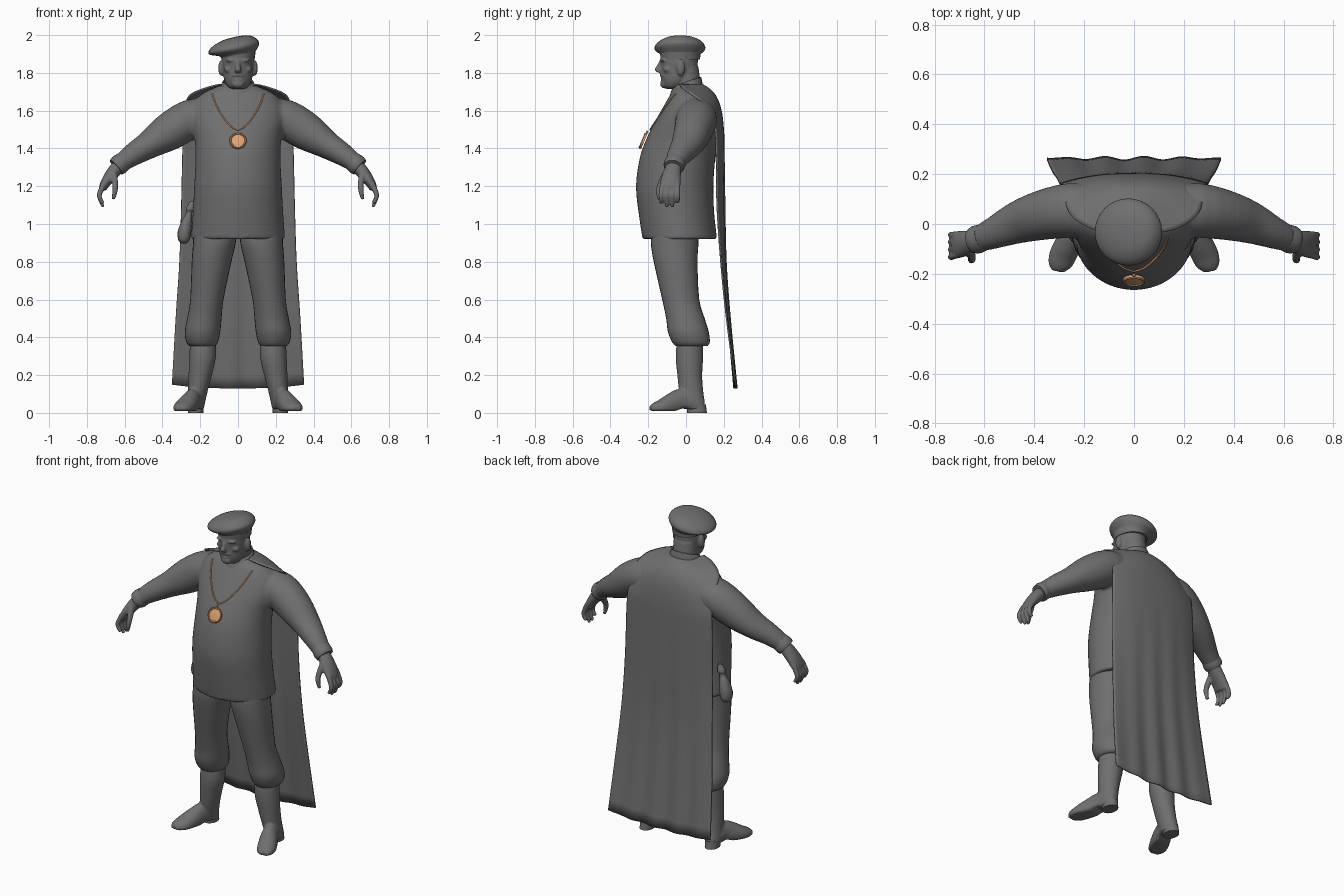
import bpy, bmesh, math
from mathutils import Vector
from mathutils.bvhtree import BVHTree

if "Cube" in bpy.data.objects:
    bpy.data.objects.remove(bpy.data.objects["Cube"])


def material(name, rgb):
    m = bpy.data.materials.new(name)
    m.use_nodes = True
    m.diffuse_color = (*rgb, 1)
    node = next(n for n in m.node_tree.nodes if n.type == 'BSDF_PRINCIPLED')
    node.inputs["Base Color"].default_value = (*rgb, 1)
    return m


GREY = material("stone grey", (0.16, 0.16, 0.16))
GOLD = material("warm gold", (0.72, 0.36, 0.17))
X, Y, Z = Vector((1, 0, 0)), Vector((0, 1, 0)), Vector((0, 0, 1))


def resample(rings, sub):
    """Catmull-Rom interpolation between rings."""
    r = [Vector(p) for p in rings]
    out = []
    for i in range(len(r) - 1):
        a, b, c, d = r[max(i - 1, 0)], r[i], r[i + 1], r[min(i + 2, len(r) - 1)]
        for k in range(sub):
            t = k / sub
            out.append(b + (c - a) * t / 2 + (a - b * 2.5 + c * 2 - d / 2) * t**2
                       + ((b - c) * 1.5 + (d - a) / 2) * t**3)
    return out + [r[-1]]


def loft(bm, rings, hint=Y, flat=False, side=1, n=24, sub=3):
    """Closed loft; ring = x, y, z, radius along hint, radius across it."""
    rings = resample(rings, sub)
    mid = [Vector(r[:3]) for r in rings]
    loops, made = [], []
    for i, r in enumerate(rings):
        t = Z if flat else (mid[min(i + 1, len(mid) - 1)] - mid[max(i - 1, 0)]).normalized()
        a = (hint - t * hint.dot(t)).normalized()
        b = t.cross(a)
        loop = []
        for k in range(n):
            w = math.tau * k / n
            p = mid[i] + a * r[3] * math.cos(w) + b * r[4] * math.sin(w)
            loop.append(bm.verts.new((p.x * side, p.y, p.z)))
        loops.append(loop)
        made += loop
    for lo, hi in zip(loops, loops[1:]):
        for k in range(n):
            bm.faces.new((lo[k], lo[(k + 1) % n], hi[(k + 1) % n], hi[k]))
    bm.faces.new(loops[0])
    bm.faces.new(loops[-1])
    return made


def ball(bm, centre, size):
    made = bmesh.ops.create_uvsphere(bm, u_segments=16, v_segments=10, radius=1)["verts"]
    bmesh.ops.scale(bm, vec=size, verts=made)
    bmesh.ops.translate(bm, vec=centre, verts=made)


def finish(bm, name, mat=GREY, voxel=0, mirror=False, smooth=2, angle=40):
    bmesh.ops.recalc_face_normals(bm, faces=bm.faces)
    me = bpy.data.meshes.new(name)
    bm.to_mesh(me)
    bm.free()
    ob = bpy.data.objects.new(name, me)
    bpy.context.collection.objects.link(ob)
    me.materials.append(mat)
    bpy.ops.object.select_all(action='DESELECT')
    bpy.context.view_layer.objects.active = ob
    ob.select_set(True)
    if voxel:
        m = ob.modifiers.new("blend", 'REMESH')
        m.mode, m.voxel_size, m.use_smooth_shade = 'VOXEL', voxel, True
        m = ob.modifiers.new("soften", 'SMOOTH')
        m.factor, m.iterations = 0.5, smooth
    if mirror:
        ob.modifiers.new("mirror", 'MIRROR')
    if not voxel:
        bpy.ops.object.shade_smooth_by_angle(angle=math.radians(angle))
    return ob


# Tunic with sleeves: z, half width, front y, back y
body = [(.92, .25, -.23, .165), (1.05, .24, -.25, .15), (1.2, .232, -.265, .145),
        (1.35, .225, -.245, .155), (1.45, .23, -.21, .165), (1.55, .25, -.16, .165),
        (1.63, .24, -.115, .15), (1.69, .19, -.08, .11), (1.735, .09, -.05, .07)]
bm = bmesh.new()
loft(bm, [(0, (f + b) / 2, z, (b - f) / 2, w) for z, w, f, b in body], flat=True, n=40)
sleeve = [(.12, .05, 1.58, .1, .09), (.25, .055, 1.555, .11, .105), (.37, .035, 1.485, .1, .1),
          (.47, .005, 1.42, .085, .075), (.56, -.035, 1.365, .065, .06), (.635, -.065, 1.31, .05, .046)]
for s in (1, -1):
    loft(bm, sleeve, side=s)
tunic = finish(bm, "tunic", voxel=.012, smooth=3)

# Collar, lower at the front
bm = bmesh.new()
for v in loft(bm, [(0, .0, 1.7, .09, .1), (0, .005, 1.75, .075, .083), (0, .005, 1.745, .068, .075)], flat=True):
    v.co.z += .35 * v.co.y
finish(bm, "collar")

# Sleeve cuffs
bm = bmesh.new()
loft(bm, [(.605, -.053, 1.335, .053, .05), (.63, -.062, 1.313, .057, .054), (.645, -.066, 1.3, .052, .049)])
finish(bm, "cuffs", mirror=True)

# Hands
bm = bmesh.new()
loft(bm, [(.62, -.06, 1.32, .038, .036), (.662, -.073, 1.272, .047, .035),
          (.7, -.082, 1.22, .055, .027), (.718, -.085, 1.185, .05, .02)], n=16)
for y, tip in ((-.132, 1.11), (-.102, 1.09), (-.072, 1.09), (-.043, 1.115)):
    loft(bm, [(.708, y * .9 - .005, 1.215, .014, .016), (.733, y, 1.16, .013, .014),
              (.729, y, 1.13, .012, .012), (.714, y, tip, .009, .009)], n=10)
loft(bm, [(.66, -.1, 1.27, .024, .02), (.65, -.135, 1.21, .017, .016), (.652, -.145, 1.17, .014, .014),
          (.66, -.142, 1.13, .009, .009)], n=10)
finish(bm, "hands", voxel=.006, mirror=True)

# Trousers gathered below the knee
bm = bmesh.new()
loft(bm, [(.125, -.06, .97, .12, .112), (.125, -.06, .9, .126, .113), (.14, -.055, .8, .116, .105),
          (.165, -.028, .6, .098, .088), (.178, -.003, .5, .102, .091), (.188, .012, .43, .108, .094),
          (.19, .026, .375, .1, .084), (.188, .03, .355, .085, .07)], flat=True, n=28)
finish(bm, "trousers", mirror=True, angle=60)

# Boots turned outward
bm = bmesh.new()
loft(bm, [(.186, .022, .4, .068, .066), (.187, .018, .3, .073, .071), (.2, .02, .2, .066, .062),
          (.212, .027, .12, .064, .053), (.222, .04, .05, .06, .047), (.222, .045, .02, .055, .042)], flat=True)
foot = loft(bm, [(.222, .09, .04, .03, .03), (.225, .04, .055, .045, .055), (.24, -.02, .06, .046, .07),
                 (.262, -.075, .045, .053, .06), (.285, -.125, .03, .055, .045),
                 (.3, -.165, .025, .046, .03), (.306, -.19, .022, .025, .015)], hint=X)
for v in foot:
    v.co.z = max(v.co.z, .01 + max(0, .02 - 4 * abs(v.co.y + .005) * .1))
finish(bm, "boots", voxel=.008, mirror=True)
bm = bmesh.new()
loft(bm, [(.224, .058, 0, .053, .04), (.222, .055, .045, .05, .041)], flat=True, sub=1)
finish(bm, "boot_heels", mirror=True)

# Head, neck and face
bm = bmesh.new()
loft(bm, [(0, .01, 1.66, .08, .08), (0, .008, 1.75, .07, .072), (0, .0, 1.83, .066, .07)], flat=True)
loft(bm, [(0, -.078, 1.715, .025, .03), (0, -.068, 1.728, .05, .055), (0, -.048, 1.765, .083, .074),
          (0, -.037, 1.82, .096, .081), (0, -.037, 1.87, .1, .084), (0, -.035, 1.92, .095, .08)], flat=True)
loft(bm, [(0, -.125, 1.873, .012, .011), (0, -.14, 1.84, .014, .012), (0, -.147, 1.815, .02, .018),
          (0, -.135, 1.802, .014, .018)], flat=True, n=12)
ball(bm, (0, -.115, 1.742), (.034, .022, .024))
ball(bm, (0, -.124, 1.788), (.036, .015, .009))
ball(bm, (0, -.122, 1.764), (.026, .014, .007))
for s in (1, -1):
    ball(bm, (.034 * s, -.117, 1.866), (.03, .02, .009))
    ball(bm, (.048 * s, -.095, 1.818), (.026, .025, .02))
    ball(bm, (.09 * s, -.028, 1.825), (.014, .022, .042))
finish(bm, "head", voxel=.006, smooth=3)

# Beret slouching to the right
bm = bmesh.new()
beret = [(0, -.03, 1.885, .1, .086), (0, -.03, 1.905, .112, .098), (-.02, -.032, 1.922, .13, .128),
         (-.022, -.032, 1.942, .134, .134), (-.018, -.03, 1.967, .115, .112),
         (-.008, -.03, 1.987, .07, .07), (0, -.03, 1.994, .01, .01)]
for v in loft(bm, beret, flat=True, n=32):
    v.co.z += .18 * v.co.x
finish(bm, "beret", angle=60)
bm = bmesh.new()
loft(bm, [(0, -.03, 1.87, .104, .088), (0, -.03, 1.91, .108, .093)], flat=True, sub=1)
finish(bm, "beret_band")

# Cape: half width, middle y, edge y, middle z, edge z
rows = [(.1, .085, -.035, 1.738, 1.738), (.17, .125, -.02, 1.712, 1.72), (.25, .16, .03, 1.67, 1.685),
        (.278, .185, .1, 1.6, 1.63), (.285, .197, .15, 1.5, 1.52), (.293, .2, .16, 1.4, 1.4),
        (.3, .203, .165, 1.1, 1.1), (.31, .208, .185, .8, .8), (.33, .228, .215, .5, .5),
        (.35, .262, .262, .13, .15)]
bm = bmesh.new()
grid = []
for w, yc, ye, zc, ze in resample(rows, 4):
    line = []
    for k in range(41):
        u = k / 20 - 1
        bend = abs(u) ** 2.5
        fold = .006 * math.sin(u * 14) * max(0, 1.4 - zc) * (1 - u * u)
        line.append(bm.verts.new((w * u, yc + (ye - yc) * bend + fold, zc + (ze - zc) * bend)))
    grid.append(line)
for p, q in zip(grid, grid[1:]):
    for k in range(40):
        bm.faces.new((p[k], p[k + 1], q[k + 1], q[k]))
cape = finish(bm, "cape")
m = cape.modifiers.new("cloth", 'SOLIDIFY')
m.thickness, m.offset = .008, 0

# Hip pouch
bm = bmesh.new()
loft(bm, [(-.285, .01, .898, .015, .015), (-.286, .01, .915, .035, .03), (-.283, .01, .96, .04, .036),
          (-.27, .01, 1.02, .03, .027), (-.258, .01, 1.06, .016, .016), (-.252, .01, 1.08, .026, .024),
          (-.243, .01, 1.12, .012, .012)], flat=True, n=16)
finish(bm, "pouch", angle=60)

# Necklace draped on the chest
tree = BVHTree.FromObject(tunic, bpy.context.evaluated_depsgraph_get())


def chest(x, z):
    hit = tree.ray_cast(Vector((x, -1, z)), Y)[0]
    return hit.y if hit else -.02


half = resample([(.137, 0, 1.69), (.12, 0, 1.64), (.085, 0, 1.575), (.04, 0, 1.52), (0, 0, 1.497)], 5)
path = [Vector((-p.x, 0, p.z)) for p in half[:-1]] + half[::-1]
cu = bpy.data.curves.new("necklace_chain", 'CURVE')
cu.dimensions, cu.bevel_depth, cu.bevel_resolution = '3D', .0038, 1
sp = cu.splines.new('POLY')
sp.points.add(len(path) - 1)
for pt, p in zip(sp.points, path):
    pt.co = (p.x, chest(p.x, p.z) - .004, p.z, 1)
cu.materials.append(GOLD)
bpy.context.collection.objects.link(bpy.data.objects.new("necklace_chain", cu))

# Medallion with a raised rim, lying on the chest
bm = bmesh.new()
loft(bm, [(0, 0, -.006, .044, .044), (0, 0, .005, .045, .045), (0, 0, .009, .042, .042), (0, 0, .009, .037, .037),
          (0, 0, .005, .035, .035), (0, 0, .008, .015, .015)], flat=True, n=28, sub=1)
loft(bm, [(0, .044, 0, .006, .005), (0, .058, 0, .006, .005)], hint=X, n=8, sub=1)
medal = finish(bm, "medallion", GOLD)
top, low = chest(0, 1.485), chest(0, 1.395)
medal.location = (0, (top + low) / 2 - .014, 1.44)
medal.rotation_euler.x = math.pi / 2 - math.atan2(top - low, .09)
